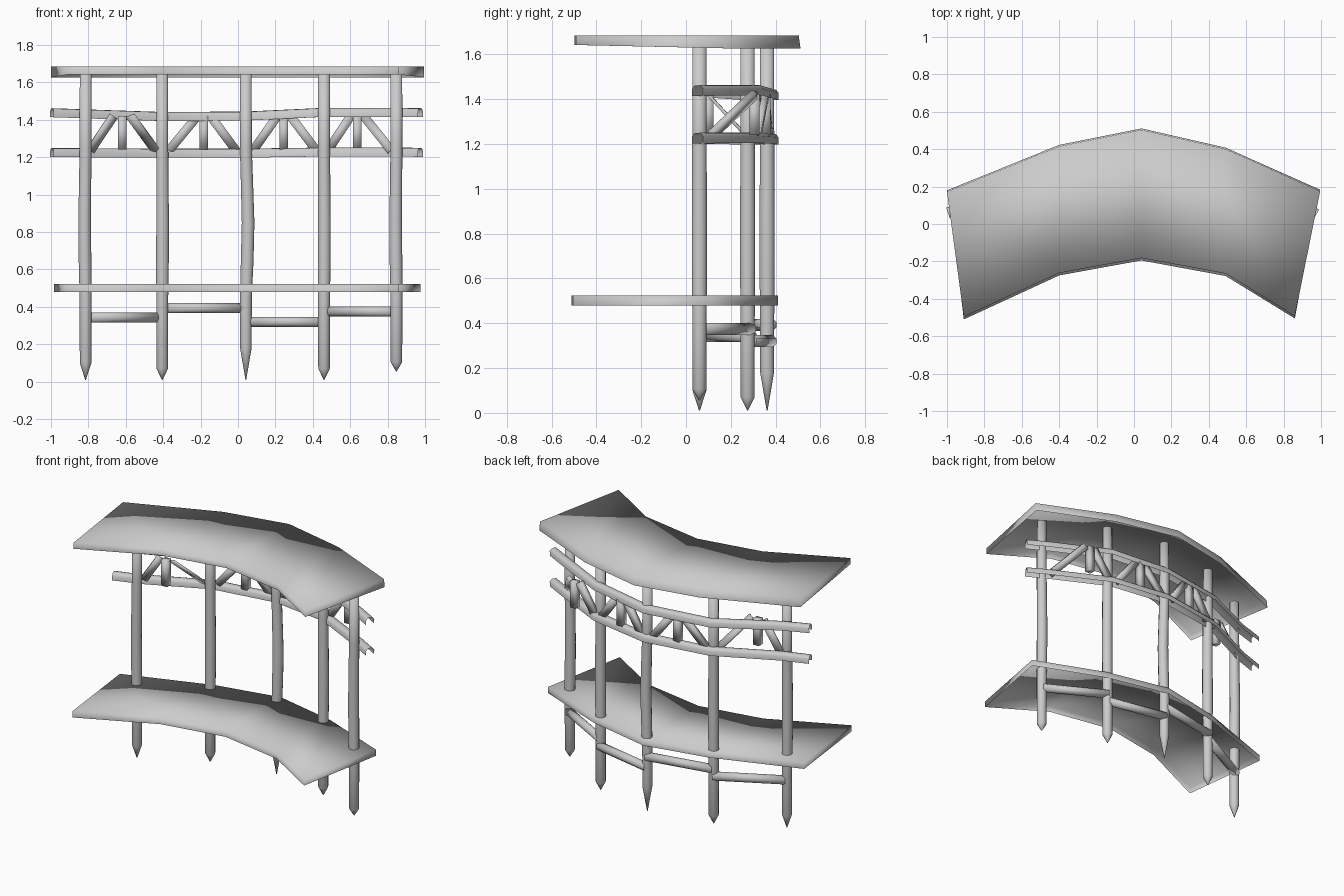
import bpy, bmesh, math
from mathutils import Vector

cube = bpy.data.objects.get("Cube")
if cube:
    bpy.data.objects.remove(cube, do_unlink=True)

grey = bpy.data.materials.new("weathered_grey")
grey.use_nodes = True
grey.diffuse_color = (0.6, 0.6, 0.6, 1)
grey.node_tree.nodes["Principled BSDF"].inputs["Base Color"].default_value = (0.6, 0.6, 0.6, 1)


def finish(name, bm):
    mesh = bpy.data.meshes.new(name)
    bm.to_mesh(mesh)
    bm.free()
    mesh.materials.append(grey)
    mesh.shade_smooth()
    obj = bpy.data.objects.new(name, mesh)
    bpy.context.collection.objects.link(obj)


def bridge(bm, rings, closed):
    for a, b in zip(rings, rings[1:]):
        for k in range(len(a) if closed else len(a) - 1):
            n = (k + 1) % len(a)
            bm.faces.new((a[k], b[k], b[n], a[n]))


def round_section(sides, flat=1.0):
    angles = [2 * math.pi * (k + 0.5) / sides for k in range(sides)]
    return [(math.cos(a), math.sin(a) * flat) for a in angles]


def loft(name, path, radii, section, closed=True, facing=(0, 1, 0)):
    """Sweep a section along a path; an unclosed section makes an open channel."""
    bm = bmesh.new()
    path = [Vector(p) for p in path]
    rings = []
    for i, p in enumerate(path):
        d = (path[min(i + 1, len(path) - 1)] - path[max(i - 1, 0)]).normalized()
        u = d.cross(Vector(facing)).normalized()
        v = d.cross(u)
        rings.append([bm.verts.new(p + radii[i] * (u * a + v * b)) for a, b in section])
    bridge(bm, rings, closed)
    if closed:
        bm.faces.new(rings[0])
        bm.faces.new(rings[-1])
    bmesh.ops.recalc_face_normals(bm, faces=bm.faces)
    finish(name, bm)


def slab(name, back, front, top, low_back, low_front, flare):
    """Curved plank with a rim all round and an open underside."""
    bm = bmesh.new()
    rows = []
    for (bx, by), (fx, fy) in zip(back, front):
        section = ((bx, by + flare, low_back), (bx, by, top), (fx, fy, top), (fx, fy, low_front))
        rows.append([bm.verts.new(p) for p in section])
    bridge(bm, rows, False)
    bm.faces.new(rows[0])
    bm.faces.new(rows[-1][::-1])
    bm.normal_update()
    if sum(f.normal.z for f in bm.faces) < 0:
        bmesh.ops.reverse_faces(bm, faces=bm.faces)
    finish(name, bm)


# Roof and deck
front_edge = [(-0.91, -0.51), (-0.4, -0.275), (0.04, -0.195), (0.49, -0.278), (0.86, -0.505)]
slab("roof", [(-1, 0.172), (-0.4, 0.415), (0.04, 0.503), (0.49, 0.4), (0.995, 0.175)],
     [(x, y + 0.013) for x, y in front_edge], 1.685, 1.627, 1.642, 0.008)
slab("deck", [(-0.985, 0.115), (-0.4, 0.32), (0.04, 0.41), (0.49, 0.31), (0.975, 0.115)],
     front_edge, 0.523, 0.48, 0.48, 0)

# Pointed posts: x, y, tip height, point length, sideways bow
posts = [(-0.815, 0.06, 0.01, 0.09, -0.005), (-0.405, 0.275, 0.01, 0.06, 0.002),
         (0.042, 0.362, 0.01, 0.17, 0.012), (0.46, 0.275, 0.01, 0.06, 0.002),
         (0.847, 0.06, 0.055, 0.05, -0.004)]
for i, (x, y, tip, point, bow) in enumerate(posts):
    path = [(x, y, tip), (x, y, tip + point), (x, y, 0.45), (x + bow * 0.6, y, 0.65),
            (x + bow, y, 0.85), (x + bow * 0.6, y, 1.02), (x, y, 1.25), (x, y, 1.645)]
    loft(f"post_{i + 1}", path, [0.002, 0.032, 0.033, 0.035, 0.035, 0.034, 0.033, 0.032],
         round_section(12))

# Low tie bars from post to post
for i, z in enumerate((0.343, 0.393, 0.32, 0.375)):
    a, b = posts[i], posts[i + 1]
    loft(f"tie_bar_{i + 1}", [(a[0], a[1] + 0.015, z), (b[0], b[1] + 0.015, z)],
         [0.029, 0.029], round_section(8))

# Handrails bending behind the posts, rounded on top and open below
channel = [(-1, -1.2), (0.3, -1.2), (0.9, -0.7), (1, 0), (0.9, 0.7), (0.3, 1.2), (-1, 1.2)]
rail_plan = [(-0.995, 0.06), (-0.82, 0.12), (-0.41, 0.315), (0.04, 0.385),
             (0.46, 0.315), (0.85, 0.12), (0.975, 0.052)]
heights = {"lower_rail": (1.225, 1.224, 1.222, 1.222, 1.228, 1.228, 1.226),
           "upper_rail": (1.438, 1.432, 1.418, 1.42, 1.44, 1.44, 1.438)}
for name, zs in heights.items():
    loft(name, [(x, y, z) for (x, y), z in zip(rail_plan, zs)], [0.024] * 7, channel, False)

# Trusses between the rails: foot, apex, foot as (x, y), gap beside the upright, board lean
bays = [((-0.79, 0.1), (-0.62, 0.1), (-0.44, 0.27), 0.045, 1),
        ((-0.37, 0.31), (-0.182, 0.345), (-0.01, 0.375), 0.035, 0),
        ((0.08, 0.375), (0.245, 0.355), (0.42, 0.32), 0.035, 0),
        ((0.48, 0.31), (0.637, 0.305), (0.82, 0.11), 0.035, 0)]
for i, (left, mid, right, gap, lean) in enumerate(bays):
    for side, foot, shift in (("left", left, -gap), ("right", right, gap)):
        loft(f"truss_{side}_brace_{i + 1}",
             [(*foot, 1.235), (mid[0] + shift, mid[1], 1.42)], [0.034, 0.034],
             round_section(4, 0.3 if lean else 0.6), facing=(0, 1, lean))
    loft(f"truss_upright_{i + 1}", [(*mid, 1.24), (*mid, 1.42)], [0.032, 0.032],
         round_section(4))
